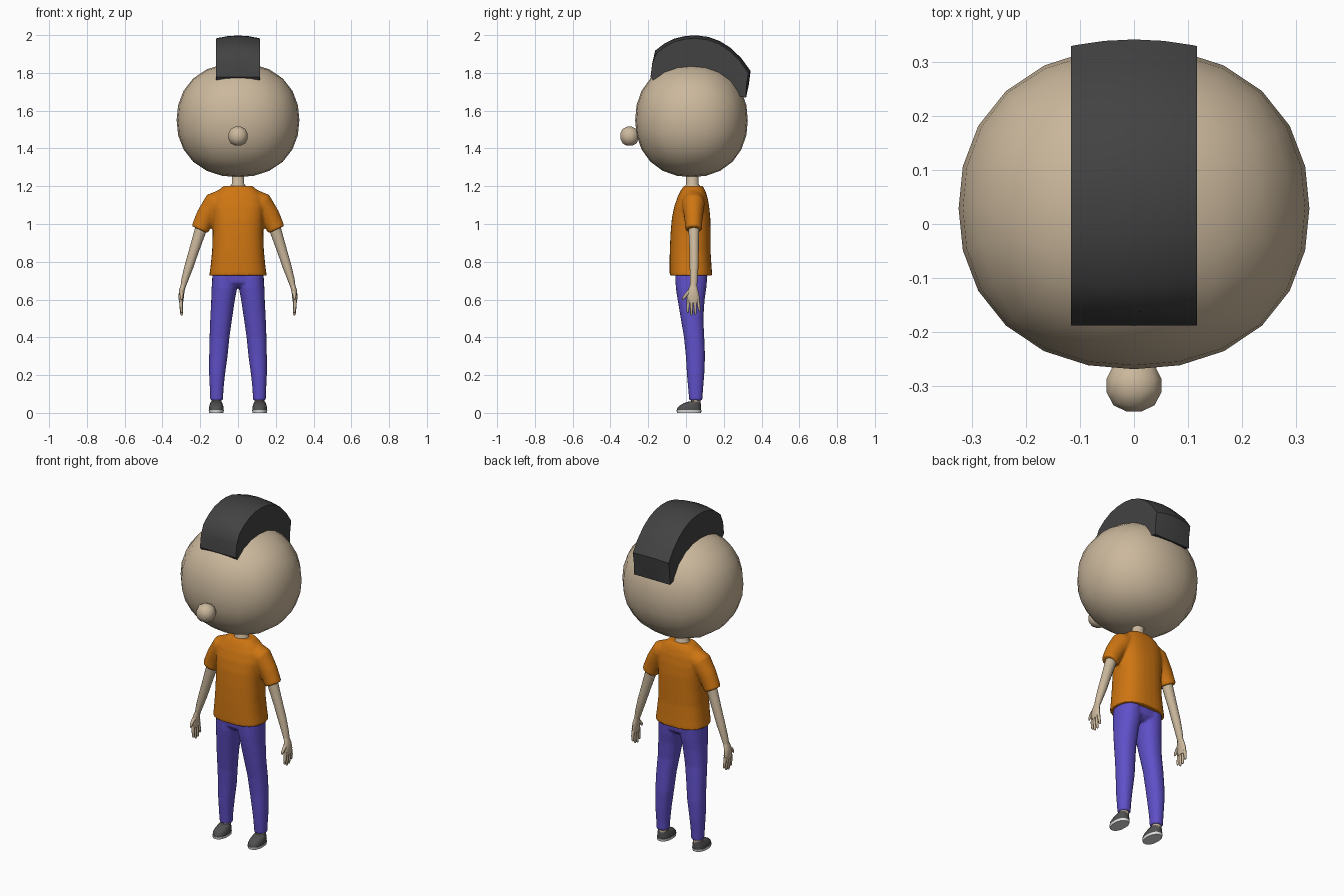
import bpy, bmesh, math
from mathutils import Vector


def material(name, color):
    m = bpy.data.materials.new(name)
    m.diffuse_color = (*color, 1)
    return m


SKIN = material("skin", (0.60, 0.48, 0.335))
ORANGE = material("orange cloth", (0.62, 0.18, 0.006))
PURPLE = material("purple cloth", (0.115, 0.08, 0.58))
HAIR = material("dark hair", (0.055, 0.055, 0.055))
SHOE = material("grey shoe", (0.08, 0.08, 0.08))
SOLE = material("white sole", (0.75, 0.75, 0.75))


def finish(bm, name, mat, angle=50):
    bmesh.ops.recalc_face_normals(bm, faces=bm.faces)
    mesh = bpy.data.meshes.new(name)
    bm.to_mesh(mesh)
    bm.free()
    ob = bpy.data.objects.new(name, mesh)
    bpy.context.collection.objects.link(ob)
    mesh.materials.append(mat)
    bpy.ops.object.select_all(action='DESELECT')
    ob.select_set(True)
    bpy.context.view_layer.objects.active = ob
    bpy.ops.object.shade_smooth_by_angle(angle=math.radians(angle))
    return ob


def loft(bm, rings, flat=False, n=2.0, seg=20, side=1):
    """Rings are (x, y, z, half width, half depth), capped at both ends."""
    pts = [Vector((r[0] * side, r[1], r[2])) for r in rings]
    loops = []
    for i, r in enumerate(rings):
        t = Vector((0, 0, 1)) if flat else (
            pts[min(i + 1, len(pts) - 1)] - pts[max(i - 1, 0)]).normalized()
        u = Vector((0, 1, 0))
        u = (u - t * u.dot(t)).normalized()
        v = t.cross(u)
        loop = []
        for k in range(seg):
            a = 2 * math.pi * k / seg
            c, s = math.cos(a), math.sin(a)
            cx = math.copysign(abs(c) ** (2 / n), c)
            sy = math.copysign(abs(s) ** (2 / n), s)
            loop.append(bm.verts.new(pts[i] + v * cx * r[3] + u * sy * r[4]))
        loops.append(loop)
    for a, b in zip(loops, loops[1:]):
        for k in range(seg):
            bm.faces.new((a[k], a[(k + 1) % seg], b[(k + 1) % seg], b[k]))
    bm.faces.new(loops[0])
    bm.faces.new(loops[-1])


def fuse(ob, voxel, rounds):
    """Blend overlapping volumes into one smooth skin."""
    r = ob.modifiers.new("fuse", 'REMESH')
    r.mode = 'VOXEL'
    r.voxel_size = voxel
    r.use_smooth_shade = True
    s = ob.modifiers.new("soften", 'SMOOTH')
    s.factor = 0.5
    s.iterations = rounds


def ball(name, center, radii, cuts, power):
    """Rounded cube turned into a slightly boxy ellipsoid."""
    bm = bmesh.new()
    bmesh.ops.create_cube(bm, size=2)
    bmesh.ops.subdivide_edges(bm, edges=bm.edges[:], cuts=cuts, use_grid_fill=True)
    for v in bm.verts:
        d = Vector([math.tan(c * math.pi / 4) for c in v.co])
        d /= sum(abs(c) ** power for c in d) ** (1 / power)
        v.co = Vector([center[i] + d[i] * radii[i] for i in range(3)])
    return finish(bm, name, SKIN, 60)


# Head and nose
ball("head", (0, 0.029, 1.55), (0.325, 0.298, 0.302), 5, 2.2)
ball("nose", (0, -0.299, 1.465), (0.053, 0.051, 0.053), 2, 2.2)

# Hair crest: side profile with a slightly domed cross-section
outer = [(-0.188, 1.778), (-0.179, 1.85), (-0.163, 1.918), (-0.115, 1.955),
         (-0.06, 1.982), (0, 1.996), (0.06, 1.998), (0.12, 1.99), (0.18, 1.968),
         (0.24, 1.93), (0.295, 1.875), (0.342, 1.81), (0.333, 1.74), (0.318, 1.668)]
bm = bmesh.new()
columns = []
for x in (-0.117, -0.108, -0.055, 0, 0.055, 0.108, 0.117):
    drop = 0.016 * (x / 0.117) ** 2
    low = [(0.029 + 0.262 * math.cos(a), 1.55 + 0.268 * math.sin(a))
           for a in [math.radians(30 + 105 * i / 8) for i in range(9)]]
    ring = [Vector((x, y, z)) for y, z in outer + low]
    for i in range(2, 13):
        ring[i] += (Vector((x, 0.03, 1.55)) - ring[i]).normalized() * drop
    columns.append([bm.verts.new(p) for p in ring])
for a, b in zip(columns, columns[1:]):
    for k in range(len(a)):
        j = (k + 1) % len(a)
        bm.faces.new((a[k], a[j], b[j], b[k]))
bm.faces.new(columns[0])
bm.faces.new(columns[-1])
finish(bm, "hair_crest", HAIR, 40)

# Neck with a flare inside the collar
bm = bmesh.new()
loft(bm, [(0, 0.035, 1.15, 0.055, 0.05), (0, 0.035, 1.196, 0.046, 0.042),
          (0, 0.034, 1.212, 0.033, 0.033), (0, 0.034, 1.30, 0.033, 0.033)], flat=True)
finish(bm, "neck", SKIN)

# Shirt: torso and both sleeves
bm = bmesh.new()
loft(bm, [(0, 0.026, 0.727, 0.152, 0.113), (0, 0.024, 0.78, 0.145, 0.111),
          (0, 0.022, 0.86, 0.137, 0.108), (0, 0.024, 0.95, 0.134, 0.106),
          (0, 0.027, 1.03, 0.136, 0.102), (0, 0.030, 1.09, 0.140, 0.093),
          (0, 0.034, 1.14, 0.132, 0.080), (0, 0.037, 1.175, 0.108, 0.066),
          (0, 0.038, 1.202, 0.075, 0.05)], flat=True, n=2.5, seg=32)
for side in (1, -1):
    loft(bm, [(0.06, 0.038, 1.135, 0.058, 0.06), (0.125, 0.039, 1.107, 0.062, 0.06),
              (0.168, 0.04, 1.043, 0.054, 0.05), (0.187, 0.04, 1.005, 0.05, 0.046),
              (0.203, 0.04, 0.97, 0.047, 0.045)], side=side)
fuse(finish(bm, "shirt", ORANGE), 0.0075, 4)

# Trousers: hips and both legs
bm = bmesh.new()
loft(bm, [(0, 0.028, 0.665, 0.10, 0.055), (0, 0.028, 0.69, 0.13, 0.08),
          (0, 0.028, 0.76, 0.130, 0.086)], flat=True, n=2.5, seg=28)
for side in (1, -1):
    loft(bm, [(0.070, 0.028, 0.73, 0.066, 0.086), (0.072, 0.027, 0.66, 0.068, 0.081),
              (0.079, 0.027, 0.60, 0.063, 0.072), (0.089, 0.032, 0.50, 0.058, 0.06),
              (0.098, 0.043, 0.40, 0.053, 0.054), (0.104, 0.050, 0.30, 0.049, 0.051),
              (0.111, 0.051, 0.20, 0.042, 0.046), (0.113, 0.051, 0.12, 0.036, 0.039),
              (0.113, 0.052, 0.066, 0.034, 0.035)], flat=True, n=2.2, side=side)
fuse(finish(bm, "trousers", PURPLE), 0.007, 3)

for side, label in ((1, "left"), (-1, "right")):
    # Arm, tapering to the wrist
    bm = bmesh.new()
    loft(bm, [(0.188, 0.042, 1.0, 0.032, 0.03), (0.207, 0.042, 0.94, 0.030, 0.028),
              (0.236, 0.043, 0.85, 0.026, 0.025), (0.258, 0.043, 0.78, 0.024, 0.024),
              (0.280, 0.041, 0.71, 0.019, 0.021), (0.293, 0.039, 0.66, 0.013, 0.019)],
         seg=14, side=side)
    finish(bm, label + "_arm", SKIN)

    # Hand: palm, four fingers and a thumb
    bm = bmesh.new()
    loft(bm, [(0.290, 0.039, 0.675, 0.013, 0.019), (0.298, 0.037, 0.645, 0.015, 0.028),
              (0.301, 0.038, 0.61, 0.014, 0.034), (0.301, 0.038, 0.583, 0.010, 0.031)],
         seg=12, side=side)
    for y, spread, tip in ((0.013, -0.004, 0.530), (0.030, -0.001, 0.516),
                           (0.047, 0.003, 0.520), (0.063, 0.008, 0.538)):
        loft(bm, [(0.301, y, 0.60, 0.009, 0.009),
                  (0.301, y + spread * 0.6, (0.6 + tip) / 2, 0.0085, 0.008),
                  (0.298, y + spread, tip + 0.006, 0.007, 0.0065),
                  (0.297, y + spread, tip, 0.003, 0.003)], seg=8, side=side)
    loft(bm, [(0.297, 0.028, 0.648, 0.010, 0.013), (0.299, 0.004, 0.628, 0.010, 0.010),
              (0.299, -0.011, 0.610, 0.008, 0.008), (0.299, -0.018, 0.598, 0.003, 0.003)],
         seg=8, side=side)
    finish(bm, label + "_hand", SKIN)

    # Ankle, shoe and sole
    bm = bmesh.new()
    loft(bm, [(0.114, 0.052, 0.03, 0.026, 0.026), (0.113, 0.052, 0.09, 0.026, 0.026)],
         flat=True, seg=14, side=side)
    finish(bm, label + "_ankle", SKIN)
    bm = bmesh.new()
    loft(bm, [(0.115, 0.016, 0.012, 0.038, 0.064), (0.115, 0.017, 0.026, 0.039, 0.063),
              (0.115, 0.023, 0.040, 0.036, 0.056), (0.115, 0.033, 0.051, 0.032, 0.045),
              (0.115, 0.046, 0.060, 0.028, 0.031)], flat=True, n=2.3, side=side)
    finish(bm, label + "_shoe", SHOE)
    bm = bmesh.new()
    loft(bm, [(0.115, 0.016, 0, 0.038, 0.064), (0.115, 0.016, 0.014, 0.040, 0.066)],
         flat=True, n=2.3, side=side)
    finish(bm, label + "_sole", SOLE)
